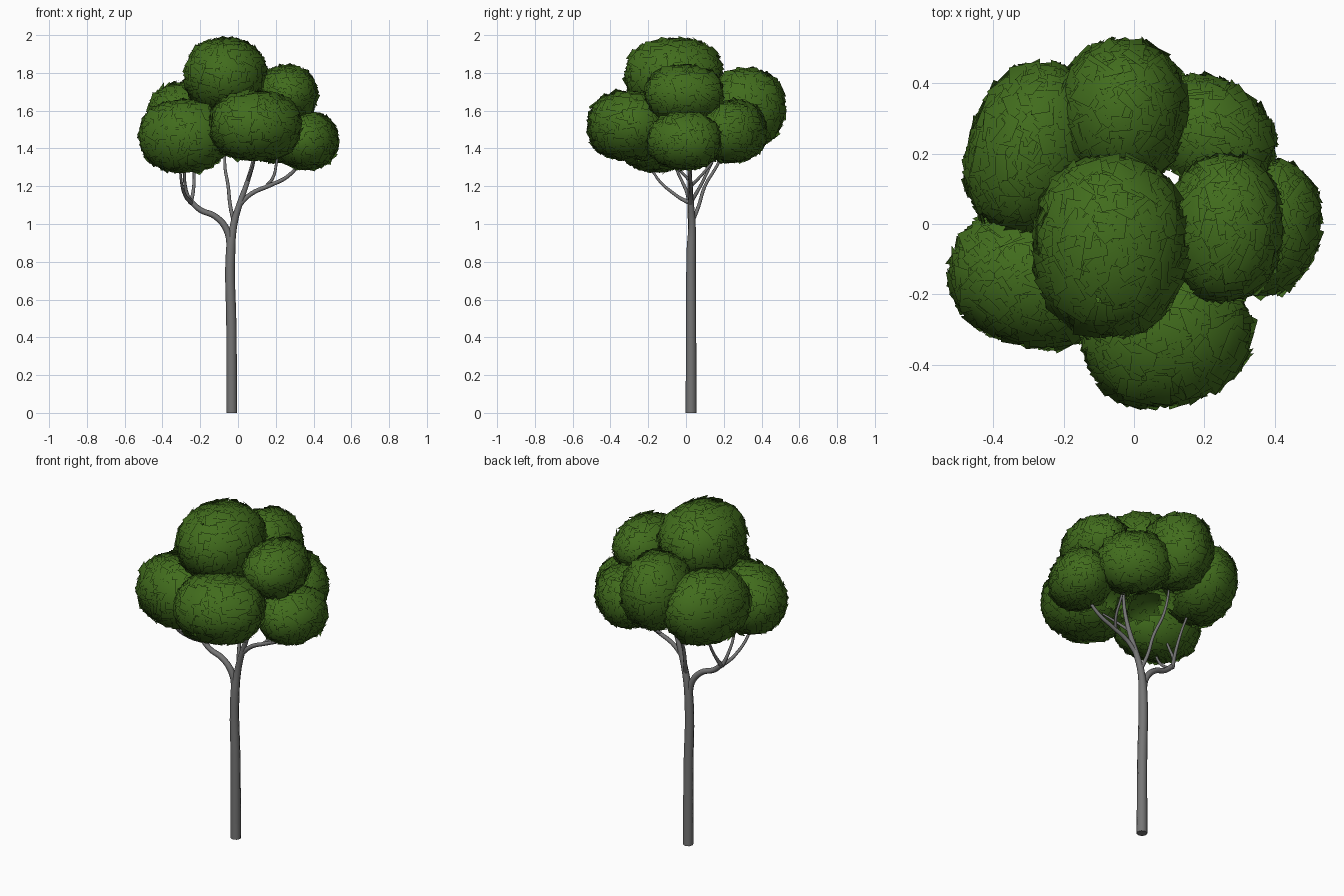
import bpy, bmesh, random
from math import pi, radians
from mathutils import Vector, Matrix

random.seed(7)
if "Cube" in bpy.data.objects:
    bpy.data.objects.remove(bpy.data.objects["Cube"])


def material(name, rgb):
    m = bpy.data.materials.new(name)
    m.use_nodes = True
    m.diffuse_color = (*rgb, 1)
    bsdf = m.node_tree.nodes["Principled BSDF"]
    bsdf.inputs["Base Color"].default_value = (*rgb, 1)
    bsdf.inputs["Roughness"].default_value = 0.9
    return m


BARK = material("grey_bark", (0.18, 0.18, 0.18))
LEAF = material("leaf_green", (0.053, 0.15, 0.012))


# Tapered round limb along a smooth path of (x, y, z, radius)
def limb(name, points):
    cu = bpy.data.curves.new(name, 'CURVE')
    cu.dimensions = '3D'
    cu.bevel_depth = 1.0
    cu.bevel_resolution = 2
    cu.resolution_u = 5
    cu.use_fill_caps = True
    sp = cu.splines.new('BEZIER')
    sp.bezier_points.add(len(points) - 1)
    for bp, (x, y, z, r) in zip(sp.bezier_points, points):
        bp.co = (x, y, z)
        bp.radius = r
        bp.handle_left_type = bp.handle_right_type = 'AUTO'
    cu.materials.append(BARK)
    ob = bpy.data.objects.new(name, cu)
    bpy.context.collection.objects.link(ob)


limb("trunk", [(-.033, .027, 0, .029), (-.035, .027, .45, .027), (-.039, .028, .86, .025),
               (-.022, .032, 1.0, .019), (.01, .026, 1.11, .016), (.055, .02, 1.24, .012),
               (.085, .02, 1.36, .010), (.08, .01, 1.5, .006)])
limb("left_branch", [(-.038, .028, .86, .019), (-.06, .028, .97, .018), (-.12, .025, 1.04, .016),
                     (-.2, .022, 1.075, .015), (-.255, .022, 1.125, .014)])
limb("left_twig_front", [(-.245, .022, 1.11, .012), (-.28, -.05, 1.15, .009),
                         (-.305, -.17, 1.27, .007), (-.31, -.2, 1.4, .005)])
limb("left_twig_middle", [(-.25, .022, 1.11, .012), (-.275, 0, 1.18, .009),
                          (-.28, -.05, 1.29, .007), (-.24, -.08, 1.42, .005)])
limb("left_twig_back", [(-.25, .022, 1.11, .012), (-.235, .07, 1.19, .009),
                        (-.235, .13, 1.31, .007), (-.26, .2, 1.46, .005)])
limb("back_branch", [(-.02, .032, 1.01, .012), (-.04, .065, 1.09, .010),
                     (-.052, .1, 1.2, .009), (-.07, .17, 1.32, .008), (-.05, .25, 1.52, .005)])
limb("right_branch", [(.005, .025, 1.1, .013), (.07, .025, 1.16, .012), (.17, .025, 1.205, .011),
                      (.26, .02, 1.25, .010), (.33, .01, 1.33, .008), (.36, 0, 1.42, .006)])
limb("right_twig_back", [(.15, .025, 1.2, .009), (.185, .07, 1.245, .008),
                         (.205, .14, 1.33, .007), (.23, .22, 1.46, .005)])
limb("front_twig", [(.05, .02, 1.23, .009), (.08, -.06, 1.31, .007), (.1, -.18, 1.42, .005)])


# Boxy ellipsoid: a direction pushed out to a slightly squared sphere, then scaled
def surface(d, radii, power):
    n = sum(abs(c) ** power for c in d) ** (1 / power)
    return Vector(c / n * r for c, r in zip(d, radii))


# Leaf clump: shell of overlapping tilted leaf cards, turned by yaw degrees
def clump(name, centre, radii, yaw=0, power=2.4):
    radii = Vector(radii)

    def outward(p):
        return Vector(c / (r * r) for c, r in zip(p, radii)).normalized()

    inward = Matrix.Rotation(radians(-yaw), 3, 'Z') @ (Vector((0, 0, 1.5)) - Vector(centre))
    inward.normalize()
    bm = bmesh.new()
    for _ in range(900):
        d = Vector(random.gauss(0, 1) for _ in range(3)).normalized()
        # Leave the side buried in the middle of the crown open
        if d.dot(inward) > 0.75:
            continue
        p = surface(d, radii * random.uniform(0.93, 0.98), power)
        turn = random.choice((0, pi / 2)) + random.gauss(0, 0.25)
        rot = (outward(p).to_track_quat('Z', 'Y').to_matrix()
               @ Matrix.Rotation(random.gauss(0, 0.15), 3, 'X')
               @ Matrix.Rotation(random.gauss(0, 0.15), 3, 'Y')
               @ Matrix.Rotation(turn, 3, 'Z'))
        w, h = random.uniform(.035, .05), random.uniform(.025, .04)
        corners = [(-w, -h, 0), (w, -h, 0), (w, h, 0), (-w, h, 0)]
        bm.faces.new([bm.verts.new(p + rot @ Vector(c)) for c in corners])
    for f in bm.faces:
        f.smooth = True
    me = bpy.data.meshes.new(name)
    bm.to_mesh(me)
    bm.free()
    me.materials.append(LEAF)
    # Round the shading of the cards to follow the clump
    me.normals_split_custom_set_from_vertices([outward(v.co) for v in me.vertices])
    ob = bpy.data.objects.new(name, me)
    ob.location = centre
    ob.rotation_euler.z = radians(yaw)
    bpy.context.collection.objects.link(ob)


clump("crown_top", (-.067, -.062, 1.785), (.21, .25, .195))
clump("crown_front_right", (-.285, -.155, 1.465), (.23, .185, .185), -15)
clump("crown_front", (.09, -.3, 1.52), (.23, .205, .175), 18, 2.7)
clump("crown_left_low", (.365, -.01, 1.44), (.15, .185, .142), -15)
clump("crown_left_high", (.26, -.01, 1.69), (.15, .195, .14))
clump("crown_back", (-.03, .315, 1.615), (.17, .2, .2))
clump("crown_back_left", (.21, .25, 1.49), (.15, .185, .155), 57)
clump("crown_back_right", (-.285, .215, 1.55), (.177, .24, .195), -18)
